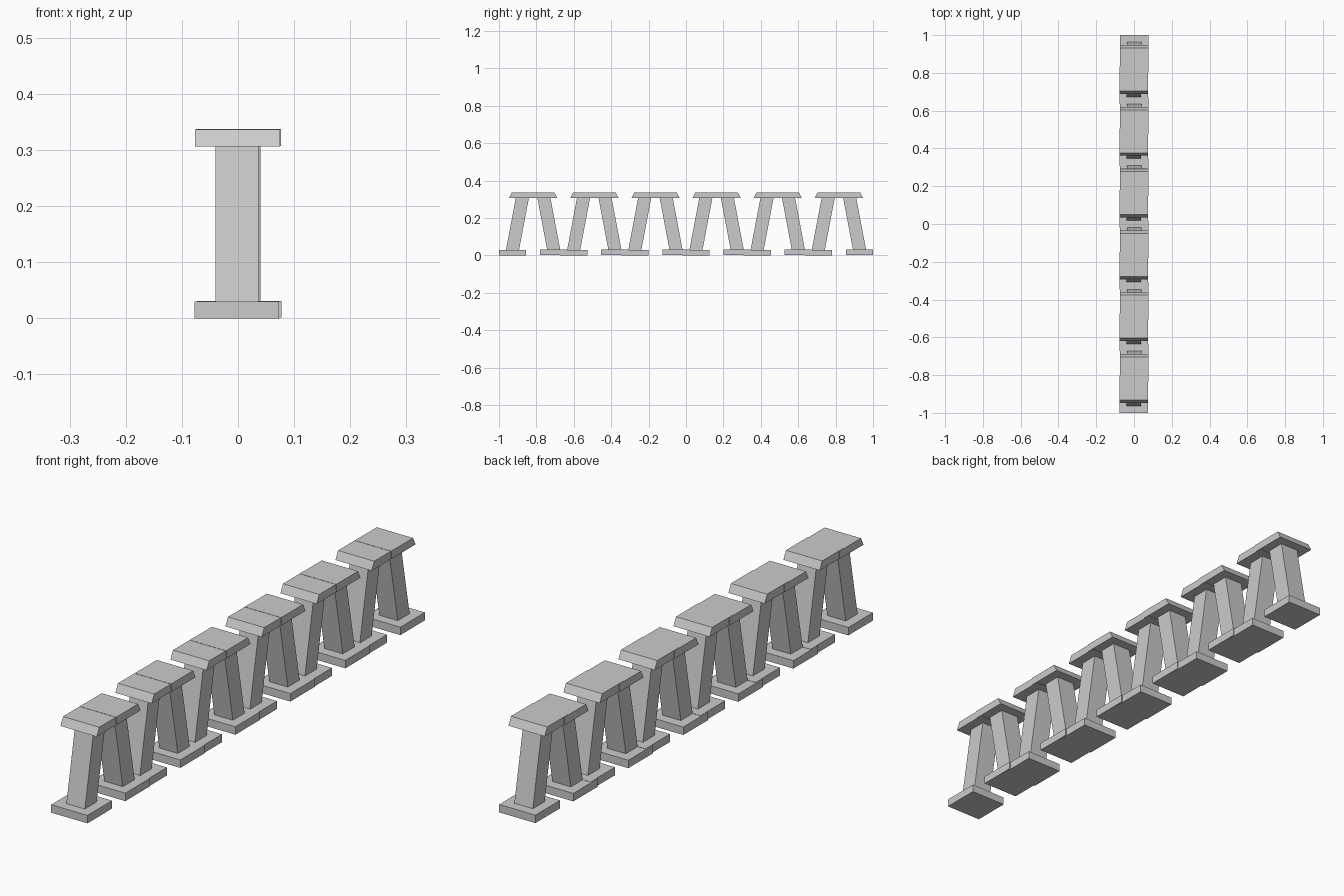
import bpy, bmesh
from mathutils import Matrix

if "Cube" in bpy.data.objects:
    bpy.data.objects.remove(bpy.data.objects["Cube"])

PAIRS = 6
PITCH = 0.327
FIRST = -0.8175


def prism(name, profile, x_centre, half_width, matrix):
    """Extrude a y-z profile along x and place it."""
    bm = bmesh.new()
    face = bm.faces.new([bm.verts.new((x_centre - half_width, y, z)) for y, z in profile])
    out = bmesh.ops.extrude_face_region(bm, geom=[face])
    moved = [v for v in out["geom"] if isinstance(v, bmesh.types.BMVert)]
    bmesh.ops.translate(bm, verts=moved, vec=(2 * half_width, 0, 0))
    bmesh.ops.transform(bm, matrix=matrix, verts=bm.verts)
    bmesh.ops.recalc_face_normals(bm, faces=bm.faces)
    mesh = bpy.data.meshes.new(name)
    bm.to_mesh(mesh)
    bm.free()
    obj = bpy.data.objects.new(name, mesh)
    bpy.context.collection.objects.link(obj)


def support(label, matrix):
    """One leaning support: flat foot, slanted post, bevel-ended cap."""
    prism("foot_" + label, [(-0.1825, 0), (-0.037, 0), (-0.037, 0.03), (-0.1825, 0.03)],
          -0.002, 0.0755, matrix)
    prism("post_" + label, [(-0.146, 0.025), (-0.076, 0.025), (-0.022, 0.31), (-0.092, 0.31)],
          -0.002, 0.0385, matrix)
    prism("cap_" + label, [(-0.129, 0.306), (0.012, 0.306), (0.016, 0.336), (-0.114, 0.336)],
          -0.001, 0.0755, matrix)


# Row of A-shaped pairs: the back support is the front one turned half round
for i in range(PAIRS):
    y = FIRST + i * PITCH
    support(f"front_{i + 1}", Matrix.Translation((0, y, 0)))
    turn = Matrix.Rotation(3.14159265, 4, 'Z')
    support(f"back_{i + 1}", Matrix.Translation((0, y, 0.001)) @ turn)
